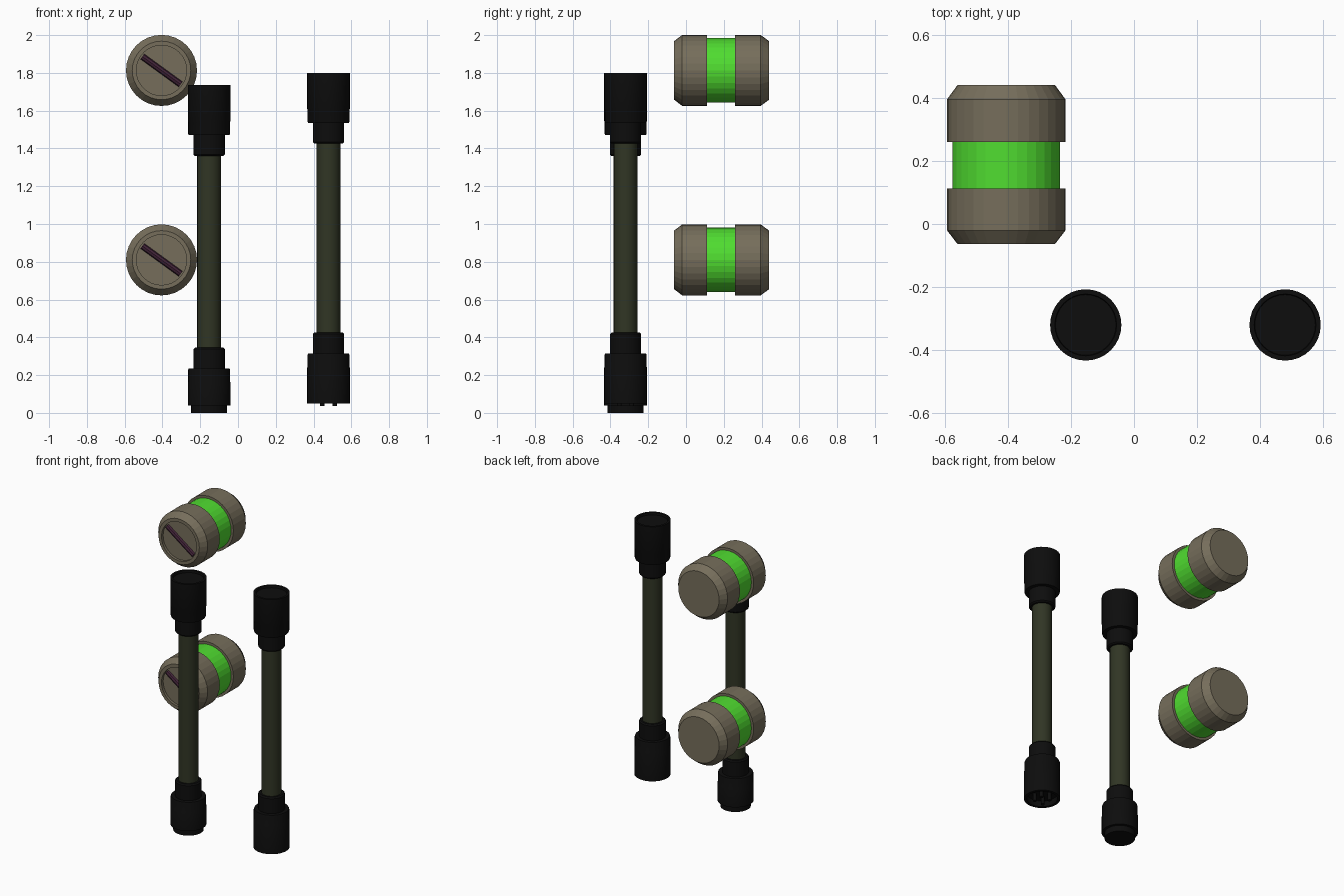
import bpy, bmesh, math
from mathutils import Matrix, Vector

cube = bpy.data.objects.get("Cube")
if cube:
    bpy.data.objects.remove(cube, do_unlink=True)


def material(name, rgb, rough=0.7):
    m = bpy.data.materials.new(name)
    m.use_nodes = True
    m.diffuse_color = (*rgb, 1)
    bsdf = m.node_tree.nodes["Principled BSDF"]
    bsdf.inputs["Base Color"].default_value = (*rgb, 1)
    bsdf.inputs["Roughness"].default_value = rough
    return m


CASING = material("drab casing", (0.18, 0.155, 0.105))
GREEN = material("bright green", (0.08, 0.72, 0.03))
PURPLE = material("dark purple", (0.055, 0.017, 0.04))
BLACK = material("black rubber", (0.004, 0.004, 0.004))
OLIVE = material("dark olive", (0.03, 0.036, 0.018))


def lathe(name, profile, mat, matrix, segments=32, smooth=False):
    """Spin (radius, height) points about z, then place with matrix."""
    bm = bmesh.new()
    verts = [bm.verts.new((r, 0, h)) for r, h in profile]
    edges = [bm.edges.new(pair) for pair in zip(verts, verts[1:])]
    bmesh.ops.spin(bm, geom=verts + edges, cent=(0, 0, 0), axis=(0, 0, 1),
                   angle=math.tau, steps=segments, use_duplicate=False)
    bmesh.ops.remove_doubles(bm, verts=bm.verts, dist=0.0001)
    bmesh.ops.recalc_face_normals(bm, faces=bm.faces)
    bm.transform(matrix)
    mesh = bpy.data.meshes.new(name)
    bm.to_mesh(mesh)
    bm.free()
    mesh.materials.append(mat)
    obj = bpy.data.objects.new(name, mesh)
    bpy.context.collection.objects.link(obj)
    if smooth:
        bpy.ops.object.select_all(action='DESELECT')
        obj.select_set(True)
        bpy.context.view_layer.objects.active = obj
        bpy.ops.object.shade_smooth_by_angle(angle=math.radians(30))
    return obj


def solid(points):
    """Close a profile to the axis at both ends."""
    return [(0, points[0][1])] + points + [(0, points[-1][1])]


# Canisters lying along y, with a recessed slotted front
def canister(label, z):
    place = Matrix.Translation((-0.405, 0, z)) @ Matrix.Rotation(-math.pi / 2, 4, 'X')
    rim, face = 0.188, 0.155
    lathe(label + "_front_cap", solid([
        (0.133, -0.045), (0.133, -0.063), (face, -0.063), (rim, -0.02),
        (rim, 0.112)]), CASING, place)
    lathe(label + "_green_band", solid([(0.171, 0.10), (0.171, 0.27)]), GREEN, place)
    lathe(label + "_back_cap", solid([
        (rim, 0.26), (rim, 0.395), (face, 0.44)]), CASING, place)
    # Diagonal bar across the front recess
    turn = Matrix.Rotation(math.radians(126), 4, 'Y')
    lathe(label + "_slot_bar", solid([(0.017, -0.125), (0.017, 0.125)]), PURPLE,
          Matrix.Translation((-0.405, -0.045, z)) @ turn, segments=8)


canister("upper_canister", 1.813)
canister("lower_canister", 0.81)


# Rod end fitting: narrow neck, then a wide barrel
def fitting(name, x, z, up, length, tail):
    flip = Matrix.Identity(4) if up else Matrix.Rotation(math.pi, 4, 'X')
    neck = [(0.075, 0), (0.083, 0.008), (0.083, 0.11)]
    barrel = [(0.108, 0.11), (0.111, 0.118), (0.111, 0.18), (0.113, 0.185),
              (0.113, length)]
    lathe(name, solid(neck + barrel + tail), BLACK,
          Matrix.Translation((x, -0.32, z)) @ flip, smooth=True)


def rod(label, x, low, high, bottom_length, bottom_tail):
    lathe(label + "_tube", solid([(0.063, low - 0.05), (0.063, high + 0.05)]), OLIVE,
          Matrix.Translation((x, -0.32, 0)), segments=24, smooth=True)
    fitting(label + "_top_fitting", x, high, True, 0.375,
            [(0.098, 0.375), (0.096, 0.36)])
    fitting(label + "_bottom_fitting", x, low, False, bottom_length, bottom_tail)


# One rod ends in a plug, the other in a socket with pins
rod("right_rod", -0.153, 0.345, 1.36, 0.305,
    [(0.095, 0.305), (0.095, 0.345)])
rod("left_rod", 0.479, 0.425, 1.425, 0.375,
    [(0.095, 0.375), (0.095, 0.335)])
for i in range(4):
    offset = Matrix.Rotation(math.tau * (i + 0.5) / 4, 4, 'Z') @ Vector((0.046, 0, 0))
    lathe("socket_pin_%d" % (i + 1), solid([(0.012, 0.037), (0.012, 0.1)]), BLACK,
          Matrix.Translation(Vector((0.479, -0.32, 0)) + offset), segments=12)
